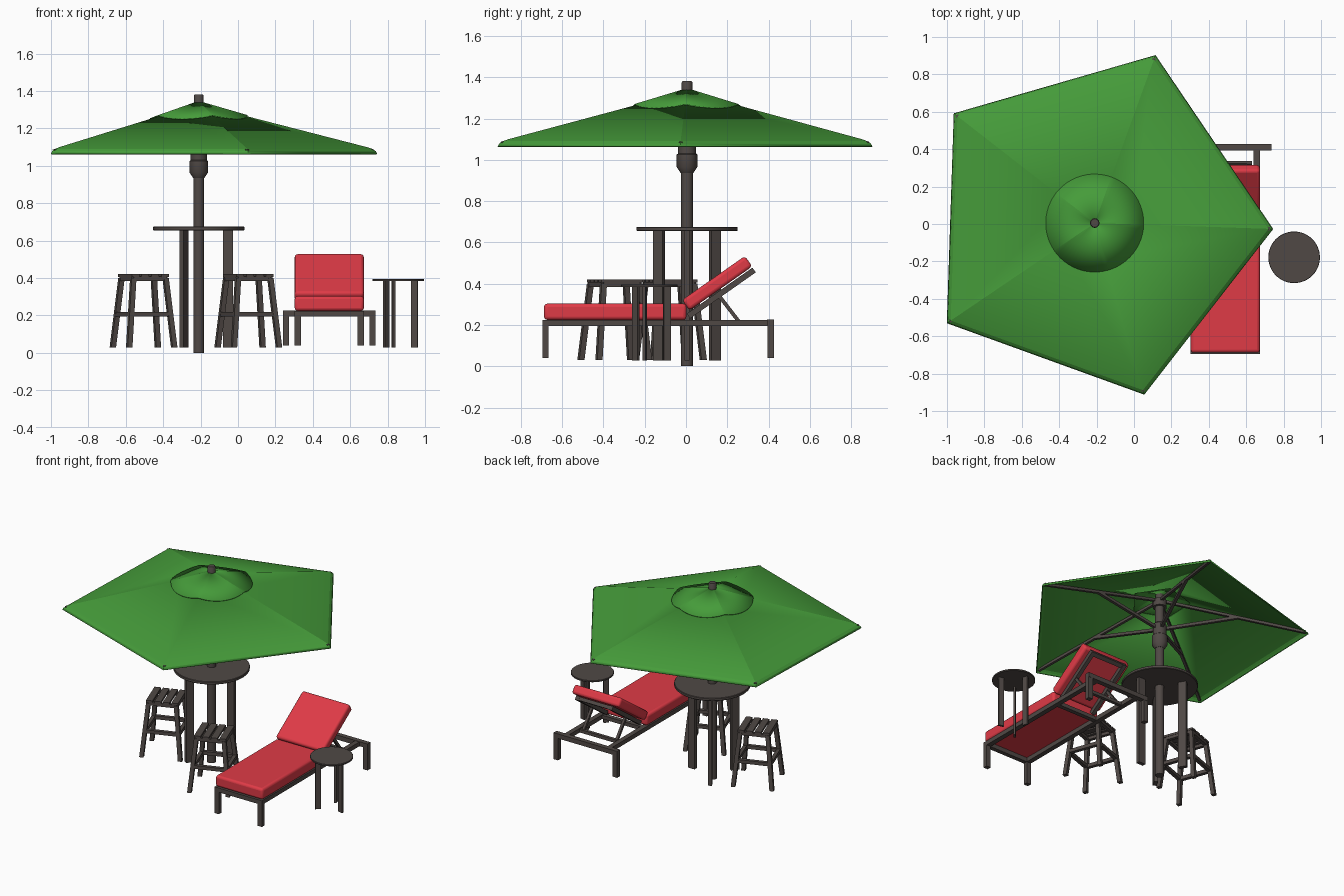
import bpy, bmesh, math
from mathutils import Vector, Matrix

if "Cube" in bpy.data.objects:
    bpy.data.objects.remove(bpy.data.objects["Cube"])


def material(name, col):
    m = bpy.data.materials.new(name)
    m.diffuse_color = (*col, 1)
    m.use_nodes = True
    m.node_tree.nodes["Principled BSDF"].inputs["Base Color"].default_value = m.diffuse_color
    return m


BROWN = material("dark brown frame", (0.08, 0.066, 0.06))
GREEN = material("green fabric", (0.06, 0.33, 0.042))
RED = material("red cushion", (0.74, 0.043, 0.062))


def finish(name, bm, mat, smooth=None, bevel=0, segs=3):
    bmesh.ops.recalc_face_normals(bm, faces=bm.faces)
    me = bpy.data.meshes.new(name)
    bm.to_mesh(me)
    bm.free()
    ob = bpy.data.objects.new(name, me)
    bpy.context.collection.objects.link(ob)
    me.materials.append(mat)
    if bevel:
        b = ob.modifiers.new("bevel", 'BEVEL')
        b.width, b.segments = bevel, segs
    if smooth:
        bpy.ops.object.select_all(action='DESELECT')
        ob.select_set(True)
        bpy.context.view_layer.objects.active = ob
        bpy.ops.object.shade_smooth_by_angle(angle=math.radians(smooth))
    return ob


def box(name, loc, size, mat=BROWN, rot=Matrix(), bevel=0.0, smooth=None):
    bm = bmesh.new()
    bmesh.ops.create_cube(bm, size=1, matrix=Matrix.Translation(loc) @ rot @ Matrix.Diagonal((*size, 1)))
    return finish(name, bm, mat, smooth, bevel)


def beam(name, a, b, w, h):
    # square bar between two points
    a, b = Vector(a), Vector(b)
    d = b - a
    return box(name, (a + b) / 2, (w, h, d.length), rot=d.to_track_quat('Z', 'Y').to_matrix().to_4x4())


def lathe(name, centre, profile, n=24):
    # closed turned part from (radius, z) points
    bm = bmesh.new()
    rings = [[bm.verts.new((centre[0] + r * math.cos(2 * math.pi * i / n),
                            centre[1] + r * math.sin(2 * math.pi * i / n), z)) for i in range(n)]
             for r, z in profile]
    for p, q in zip(rings, rings[1:]):
        for i in range(n):
            bm.faces.new((p[i], p[(i + 1) % n], q[(i + 1) % n], q[i]))
    bm.faces.new(rings[0])
    bm.faces.new(rings[-1])
    return finish(name, bm, BROWN, 35)


# ---- umbrella
CX, CY, ROT = -0.21, 0.005, math.radians(-1.9)


def polar(r, a, z):
    return (CX + r * math.cos(a), CY + r * math.sin(a), z)


def shell(name, rings, thick):
    bm = bmesh.new()
    vs = [[bm.verts.new(p) for p in ring] for ring in rings]
    n = len(vs[0])
    for p, q in zip(vs, vs[1:]):
        for i in range(n):
            bm.faces.new((p[i], p[(i + 1) % n], q[(i + 1) % n], q[i]))
    ob = finish(name, bm, GREEN, 14)
    s = ob.modifiers.new("thickness", 'SOLIDIFY')
    s.thickness = thick
    s.offset = -1
    return ob


corners = [ROT + math.radians(72 * i) for i in range(5)]
prof = [(0.2, 1.28), (0.9, 1.1), (0.93, 1.09), (0.947, 1.078), (0.955, 1.065)]
shell("canopy", [[polar(r, a, z) for a in corners] for r, z in prof], 0.006)

# round vent cap following the five flat panels
fine = [ROT + math.radians(6 * i) for i in range(60)]


def panel(a):
    rel = (a - ROT) % math.radians(72) - math.radians(36)
    return math.cos(rel) / math.cos(math.radians(36))


shell("vent_cap", [[polar(r, a, 1.347 - 0.29 * r * panel(a)) for a in fine]
                   for r in (0.015, 0.14, 0.262)], 0.006)

lathe("umbrella_pole", (CX, CY), [(0.029, 0), (0.029, 1.3)], 16)
lathe("umbrella_finial", (CX, CY), [(0.026, 1.29), (0.026, 1.375), (0.022, 1.381)], 12)
lathe("umbrella_collar", (CX, CY), [(0.03, 0.935), (0.05, 0.965), (0.05, 1.025), (0.044, 1.03),
                                    (0.044, 1.11), (0.032, 1.12)], 16)
lathe("umbrella_hub", (CX, CY), [(0.045, 1.24), (0.045, 1.29)], 16)
for i, a in enumerate(corners):
    beam(f"umbrella_rib_{i}", polar(0.03, a, 1.285), polar(0.935, a, 1.078), 0.018, 0.018)
    beam(f"umbrella_strut_{i}", polar(0.035, a, 1.085), polar(0.5, a, 1.178), 0.02, 0.02)


# ---- round tables with three flat legs
def round_table(name, c, r, z0, z1, leg_r, leg_size, turn):
    e = (z1 - z0) * 0.15
    lathe(name + "_top", c, [(r - e, z0), (r, z0 + e), (r, z1 - e), (r - e, z1)], 48)
    for i in range(3):
        a = math.radians(turn + 120 * i)
        box(f"{name}_leg_{i}", (c[0] + leg_r * math.cos(a), c[1] + leg_r * math.sin(a), (z0 + 0.03) / 2),
            (*leg_size, z0 - 0.03 + 0.002), rot=Matrix.Rotation(a, 4, 'Z'))


round_table("bar_table", (CX, CY), 0.245, 0.655, 0.675, 0.157, (0.053, 0.026), 0)
round_table("side_table", (0.856, -0.178), 0.138, 0.383, 0.395, 0.09, (0.036, 0.014), -14)


# ---- bar stools, slightly turned
def stool(name, c, turn):
    m = Matrix.Translation((*c, 0)) @ Matrix.Rotation(math.radians(turn), 4, 'Z')
    R = Matrix.Rotation(math.radians(turn), 4, 'Z')

    def corner(sx, sy, z):
        h = 0.128 - (z - 0.03) / 0.37 * 0.036
        return m @ Vector((sx * h, sy * h, z))
    ring = [(-1, -1), (1, -1), (1, 1), (-1, 1)]
    for i, (sx, sy) in enumerate(ring):
        tx, ty = ring[(i + 1) % 4]
        # splayed leg, sheared so that its ends stay level
        bm = bmesh.new()
        bmesh.ops.create_cube(bm, size=1)
        for v in bm.verts:
            p = corner(sx, sy, 0.03 if v.co.z < 0 else 0.4)
            v.co = p + R @ Vector((v.co.x * 0.027, v.co.y * 0.027, 0))
        finish(f"{name}_leg_{i}", bm, BROWN)
        beam(f"{name}_rung_{i}", corner(sx, sy, 0.207), corner(tx, ty, 0.207), 0.024, 0.024)
        beam(f"{name}_seat_frame_{i}", corner(sx, sy, 0.396), corner(tx, ty, 0.396), 0.022, 0.022)
    for i in range(4):
        box(f"{name}_slat_{i}", m @ Vector(((i - 1.5) * 0.056, 0, 0.413)), (0.043, 0.212, 0.015), rot=R)


stool("left_stool", (-0.505, -0.08), 20)
stool("right_stool", (0.055, -0.345), 20)

# ---- chaise lounge
LX = 0.488
for s, side in ((-1, "left"), (1, "right")):
    x = LX + s * 0.168
    box(f"chaise_{side}_rail", (x, -0.135, 0.21), (0.034, 1.12, 0.03))
    box(f"chaise_{side}_front_leg", (x, -0.68, 0.13), (0.034, 0.03, 0.18))
    box(f"chaise_{side}_rear_leg", (LX + s * 0.231, 0.41, 0.13), (0.034, 0.032, 0.18))
    xb = LX + s * 0.13
    beam(f"chaise_{side}_back_rail", (xb, 0.012, 0.243), (xb, 0.33, 0.466), 0.028, 0.028)
    beam(f"chaise_{side}_back_prop", (xb, 0.165, 0.335), (xb, 0.265, 0.205), 0.018, 0.018)
box("chaise_front_bar", (LX, -0.68, 0.21), (0.37, 0.03, 0.03))
box("chaise_rear_bar", (LX, 0.41, 0.211), (0.496, 0.034, 0.032))
box("chaise_middle_bar", (LX, 0.01, 0.21), (0.33, 0.03, 0.026))
box("chaise_prop_bar", (LX, 0.265, 0.208), (0.33, 0.022, 0.022))
box("chaise_back_top_bar", (LX, 0.318, 0.458), (0.28, 0.028, 0.024),
    rot=Matrix.Rotation(math.radians(35), 4, 'X'))
box("seat_cushion", (LX, -0.343, 0.264), (0.37, 0.69, 0.078), RED, bevel=0.016, smooth=40)
box("back_cushion", (LX, 0.151, 0.402), (0.37, 0.372, 0.062), RED,
    rot=Matrix.Rotation(math.radians(35), 4, 'X'), bevel=0.016, smooth=40)
